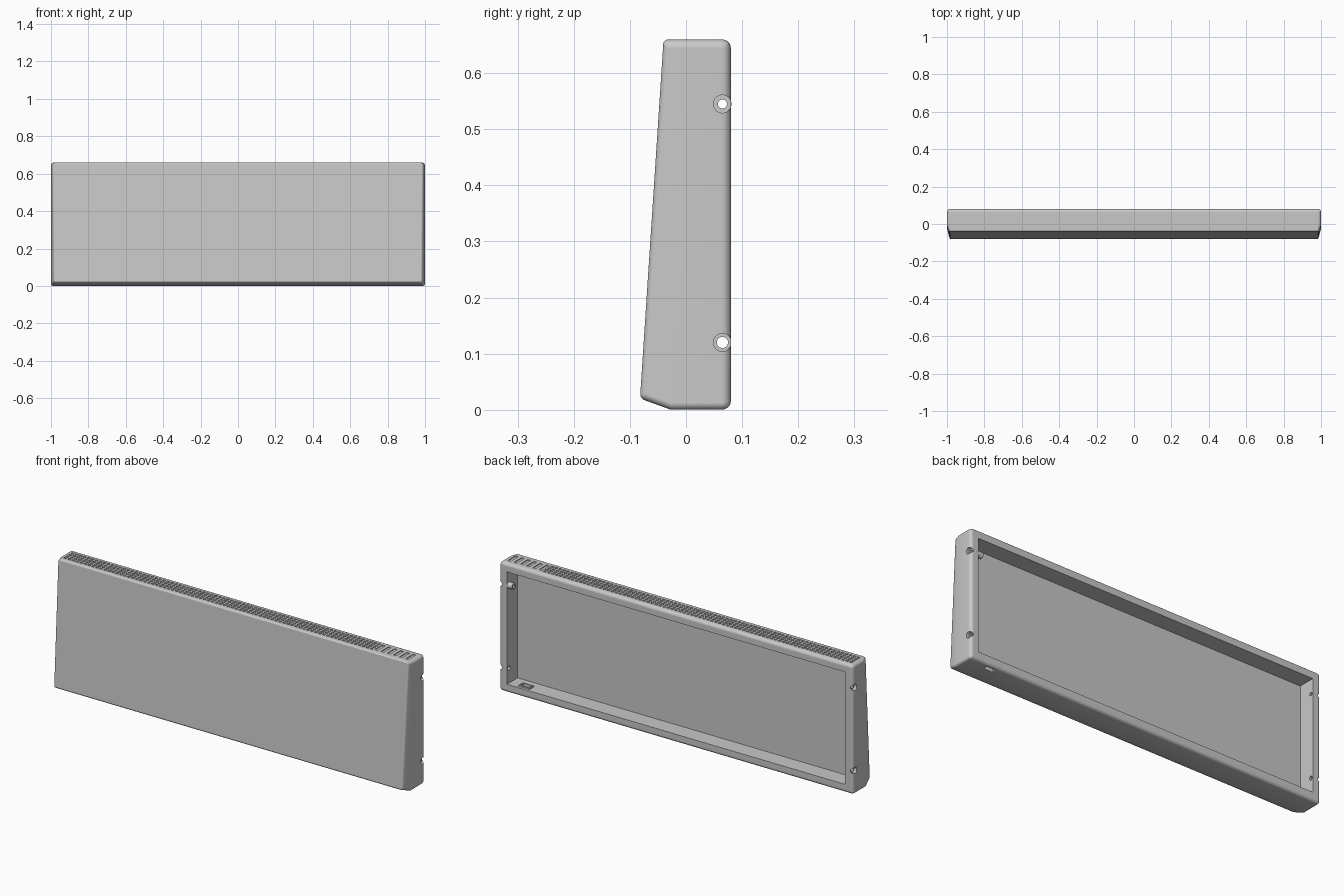
import bpy, bmesh, math
from mathutils import Matrix

if "Cube" in bpy.data.objects:
    bpy.data.objects.remove(bpy.data.objects["Cube"], do_unlink=True)

grey = bpy.data.materials.new("light grey")
grey.use_nodes = True
GREY = (0.58, 0.58, 0.58, 1)
grey.diffuse_color = GREY
grey.node_tree.nodes["Principled BSDF"].inputs["Base Color"].default_value = GREY


def make_object(name, bm):
    bmesh.ops.recalc_face_normals(bm, faces=bm.faces)
    mesh = bpy.data.meshes.new(name)
    bm.to_mesh(mesh)
    bm.free()
    mesh.materials.append(grey)
    obj = bpy.data.objects.new(name, mesh)
    bpy.context.collection.objects.link(obj)
    return obj


def loft(ring, caps):
    """Join a ring of (x, y, z) points to its mirror image, closing both ends."""
    bm = bmesh.new()
    left = [bm.verts.new(p) for p in ring]
    right = [bm.verts.new((-x, y, z)) for x, y, z in ring]
    for i in range(len(ring)):
        j = (i + 1) % len(ring)
        bm.faces.new((left[i], left[j], right[j], right[i]))
    for side in (left, right):
        for cap in caps:
            bm.faces.new([side[i] for i in cap])
    bmesh.ops.recalc_face_normals(bm, faces=bm.faces)
    return bm


def add_box(bm, centre, size):
    bmesh.ops.create_cube(bm, size=1, matrix=Matrix.Translation(centre) @ Matrix.Diagonal((*size, 1)))


def add_rod(bm, centre, radius, length):
    bmesh.ops.create_cone(bm, cap_ends=True, segments=32, radius1=radius, radius2=radius, depth=length,
                          matrix=Matrix.Translation(centre) @ Matrix.Rotation(math.pi / 2, 4, "Y"))


def apply(obj, modifier):
    bpy.context.view_layer.objects.active = obj
    bpy.ops.object.modifier_apply(modifier=modifier.name)


def combine(obj, other, operation="DIFFERENCE"):
    mod = obj.modifiers.new("combine", "BOOLEAN")
    mod.operation = operation
    mod.solver = "EXACT"
    mod.object = other
    apply(obj, mod)
    bpy.data.objects.remove(other, do_unlink=True)


# Wedge-shaped outer case with slanted front and tapered ends
body = loft([(1, 0.08, 0), (1, -0.027, 0), (0.9844, -0.082, 0.02),
             (0.9899, -0.04, 0.66), (1, -0.004, 0.66), (1, 0.08, 0.66)],
            [(0, 1, 4, 5), (1, 2, 3, 4)])

# Rounded edges: large at the back, tighter around the front
weights = body.edges.layers.float.new("bevel_weight_edge")
for edge in body.edges:
    if edge.calc_face_angle() > math.radians(35):
        mid_y = sum(v.co.y for v in edge.verts) / 2
        edge[weights] = 0.5 if mid_y < -0.03 else 1
case = make_object("case", body)
bevel = case.modifiers.new("rounding", "BEVEL")
bevel.width = 0.016
bevel.segments = 5
bevel.limit_method = "WEIGHT"
apply(case, bevel)

# Open back with an upright inner panel
combine(case, make_object("cavity", loft(
    [(0.956, 0.2, 0.043), (0.956, -0.006, 0.043), (0.956, -0.006, 0.617), (0.956, 0.2, 0.617)],
    [(0, 1, 2, 3)])))

# Screw boss inside the upper left end, and a low collar for the cable slot
boss, collar = bmesh.new(), bmesh.new()
add_rod(boss, (0.946, 0.065, 0.545), 0.016, 0.036)
add_box(collar, (0.868, 0.05, 0.044), (0.062, 0.034, 0.012))
combine(case, make_object("screw_boss", boss), "UNION")
combine(case, make_object("slot_collar", collar), "UNION")

# Screw holes with wide outer recesses in both ends
holes, recesses = bmesh.new(), bmesh.new()
for side in (-1, 1):
    for z, radius in ((0.12, 0.01), (0.545, 0.008)):
        add_rod(holes, (side * 0.96, 0.065, z), radius, 0.14)
        add_rod(recesses, (side * 1.01, 0.065, z), 0.016, 0.05)
combine(case, make_object("screw_holes", holes))
combine(case, make_object("screw_recesses", recesses))

# Cable slot in the floor
slot = bmesh.new()
add_box(slot, (0.868, 0.05, 0.02), (0.05, 0.022, 0.1))
combine(case, make_object("cable_slot", slot))

# Shallow vent pattern along the top
vents = bmesh.new()
for col in range(78):
    for row in range(4):
        add_box(vents, (-0.968 + col * 0.0225, -0.012 + row * 0.02, 0.66), (0.014, 0.011, 0.008))
for col in range(6):
    add_box(vents, (0.79 + col * 0.035, 0.018, 0.66), (0.016, 0.06, 0.008))
combine(case, make_object("top_vents", vents))

# Smooth rounded edges, flat panels
bpy.ops.object.select_all(action="DESELECT")
case.select_set(True)
bpy.context.view_layer.objects.active = case
bpy.ops.object.shade_smooth_by_angle(angle=math.radians(30))
weighted = case.modifiers.new("panel shading", "WEIGHTED_NORMAL")
weighted.keep_sharp = True
